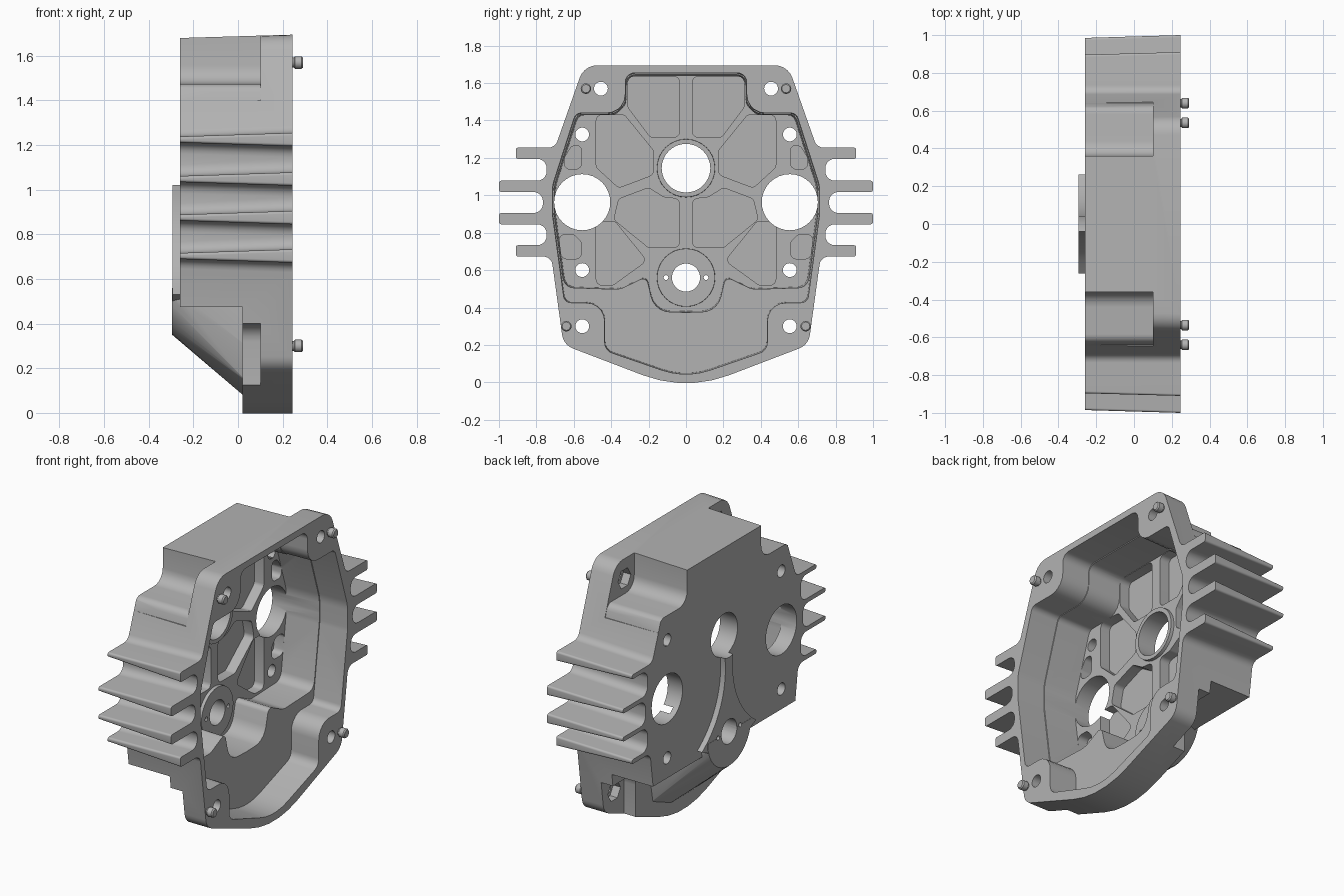
import bpy, bmesh, math
from mathutils import Vector

cube = bpy.data.objects.get("Cube")
if cube:
    bpy.data.objects.remove(cube, do_unlink=True)

metal = bpy.data.materials.new("cast_grey")
metal.use_nodes = True
GREY = (0.45, 0.45, 0.45, 1)
metal.diffuse_color = GREY
metal.node_tree.nodes["Principled BSDF"].inputs["Base Color"].default_value = GREY

FRONT, BACK = 0.245, -0.26
CENTRE = Vector((0, 0.96))


def rounded(points, steps=5):
    """Round each corner (y, z, radius) of a closed outline."""
    out, n = [], len(points)
    for i, (y, z, r) in enumerate(points):
        p = Vector((y, z))
        to_prev = Vector(points[i - 1][:2]) - p
        to_next = Vector(points[(i + 1) % n][:2]) - p
        a, b = to_prev.normalized(), to_next.normalized()
        half = a.angle(b) / 2
        if r == 0 or half > 1.56:
            out.append(p)
            continue
        t = min(r / math.tan(half), 0.48 * min(to_prev.length, to_next.length))
        r = t * math.tan(half)
        c = p + (a + b).normalized() * r / math.sin(half)
        u, v = p + a * t - c, p + b * t - c
        start = math.atan2(u.y, u.x)
        sweep = (math.atan2(v.y, v.x) - start + math.pi) % math.tau - math.pi
        for k in range(steps + 1):
            g = start + sweep * k / steps
            out.append(c + r * Vector((math.cos(g), math.sin(g))))
    return out


def mirrored(half):
    """Close a half outline that runs from top to bottom on the +y side."""
    return half + [(-y, z, r) for y, z, r in reversed(half) if y > 0]


def scaled(points, s):
    return [CENTRE + (p - CENTRE) * s for p in points]


def circle(y, z, r, n=32):
    return [Vector((y + r * math.cos(math.tau * k / n), z + r * math.sin(math.tau * k / n)))
            for k in range(n)]


def add(name, bm):
    bmesh.ops.recalc_face_normals(bm, faces=bm.faces[:])
    mesh = bpy.data.meshes.new(name)
    bm.to_mesh(mesh)
    bm.free()
    mesh.materials.append(metal)
    ob = bpy.data.objects.new(name, mesh)
    bpy.context.collection.objects.link(ob)
    return ob


def loft(name, *sections):
    """Solid through matching outlines, each given as (x, points)."""
    bm = bmesh.new()
    rings = [[bm.verts.new((x, p.x, p.y)) for p in pts] for x, pts in sections]
    n = len(rings[0])
    bm.faces.new(rings[0])
    bm.faces.new(rings[-1])
    for lo, hi in zip(rings, rings[1:]):
        for k in range(n):
            bm.faces.new((lo[k], lo[(k + 1) % n], hi[(k + 1) % n], hi[k]))
    return add(name, bm)


helpers = []


def combine(operation, tool):
    mod = housing.modifiers.new(tool.name, "BOOLEAN")
    mod.operation, mod.solver, mod.object = operation, "EXACT", tool
    tool.hide_render = True
    helpers.append(tool)


def cut(pts, x0, x1, both=False):
    for side in ((1, -1) if both else (1,)):
        flip = [Vector((p.x * side, p.y)) for p in pts]
        combine("DIFFERENCE", loft("cutter", (x0, flip), (x1, flip)))


# Outer outline with cooling fins; fins are thinner towards the back
def outer(thick, s):
    half = [(0.545 * s, 1.695 - (1 - s), 0.1)]
    roots = [0.70, 0.745, 0.765, 0.745, 0.72]
    for i, (z, tip) in enumerate([(1.225, 0.91), (1.048, 1), (0.875, 1), (0.703, 0.91)]):
        up, low = z + thick / 2, z - thick / 2
        half += [(roots[i], up, 0.05), (tip * s, up, 0.012),
                 (tip * s, low, 0.012), (roots[i + 1], low, 0.05)]
    half += [(0.655, 0.20, 0.09), (0, -0.05, 0.65)]
    return rounded(mirrored(half))


housing = loft("gearbox_housing", (BACK, outer(0.027, 0.985)), (FRONT, outer(0.06, 1)))

# Corner notches behind the flange and the cut-back lower half
cut(rounded([(0.36, 1.9, 0), (0.36, 1.475, 0.08), (0.62, 1.475, 0.05),
             (0.64, 1.4, 0), (1.2, 1.4, 0), (1.2, 1.9, 0)]), -0.5, 0.10, True)
cut(rounded([(0.46, -0.3, 0), (0.46, 0.40, 0.08), (1.2, 0.40, 0), (1.2, -0.3, 0)]),
    -0.5, 0.10, True)
cut([Vector(p) for p in ((-1.2, -0.3), (1.2, -0.3), (1.2, 0.475), (-1.2, 0.475))], -0.5, 0.02)

# Sloping fairing under the lower bearing
bm = bmesh.new()
for k in range(17):
    g = math.pi * (1 + k / 16)
    bm.verts.new((-0.295, 0.21 * math.cos(g), 0.56 + 0.21 * math.sin(g)))
for y, z in ((0.33, 0.5), (0.33, 0.3), (0.3, 0.14), (0.12, 0.065)):
    bm.verts.new((0.04, y, z))
    bm.verts.new((0.04, -y, z))
bmesh.ops.convex_hull(bm, input=bm.verts[:])
combine("UNION", add("fairing", bm))

# Raised pad on the back, its sides concentric with the side bores
pad = []
for k in range(13):
    z = 1.03 - 0.5 * k / 12
    pad.append((0.555 - math.sqrt(0.52 ** 2 - (z - 0.96) ** 2), z, 0))
pad += [(0.2, 0.50, 0), (0.15, 0.42, 0), (0, 0.37, 0)]
pad_outline = rounded(mirrored(pad))
combine("UNION", loft("back_pad", (-0.293, pad_outline), (-0.20, pad_outline)))

# Hollow interior: full shallow cavity, then the deep upper part
upper = [(0.325, 1.655, 0.05), (0.325, 1.44, 0.1), (0.59, 1.44, 0.04),
         (0.715, 1.05, 0.2), (0.715, 0.9, 0.2)]
shallow = rounded(mirrored(upper + [(0.65, 0.425, 0.04), (0.435, 0.425, 0.1),
                                    (0.435, 0.17, 0.06), (0, 0.02, 0.4)]))
deep = rounded(mirrored(upper + [(0.66, 0.50, 0.06), (0.36, 0.49, 0.12), (0.215, 0.56, 0.03),
                                 (0.17, 0.37, 0.16), (0, 0.365, 0)]))
combine("DIFFERENCE", loft("cavity", (0.06, scaled(shallow, 0.993)), (0.35, scaled(shallow, 1.003))))
combine("DIFFERENCE", loft("deep_cavity", (-0.16, scaled(deep, 0.975)), (0.12, scaled(deep, 0.988))))

# Pockets between the inner ribs
pockets = [
    [(0.035, 1.635), (0.31, 1.635), (0.31, 1.47), (0.19, 1.31), (0.035, 1.31)],
    [(0.48, 1.43), (0.33, 1.43), (0.175, 1.24), (0.175, 1.11), (0.36, 1.04), (0.48, 1.15)],
    [(0.035, 0.98), (0.12, 0.99), (0.20, 1.04), (0.36, 0.98), (0.385, 0.87), (0.20, 0.72), (0.035, 0.72)],
    [(0.48, 0.86), (0.38, 0.86), (0.21, 0.65), (0.39, 0.52), (0.48, 0.52)],
    [(0.56, 1.265), (0.61, 1.265), (0.65, 1.2), (0.65, 1.14), (0.56, 1.14)],
    [(0.56, 0.66), (0.665, 0.66), (0.68, 0.79), (0.60, 0.79), (0.56, 0.75)]]
for pocket in pockets:
    cut(rounded([(y, z, 0.03) for y, z in pocket], 4), -0.225, -0.10, True)

# Raised bearing rims, then the bores and bolt holes
for z in (1.145, 0.56):
    combine("UNION", loft("bearing_rim", (-0.24, circle(0, z, 0.16)), (-0.14, circle(0, z, 0.155))))
cut(circle(0, 1.145, 0.13), -0.5, 0.1)
cut(circle(0, 0.56, 0.075), -0.5, 0.1)
cut(circle(0.555, 0.963, 0.15), -0.5, 0.1, True)
cut(circle(0.107, 0.56, 0.013, 12), -0.5, 0.1, True)
for z in (1.325, 0.60):
    cut(circle(0.555, z, 0.037, 20), -0.5, 0.1, True)
for y, z in ((0.455, 1.57), (0.555, 0.30)):
    cut(circle(y, z, 0.037, 20), 0.0, 0.5, True)
    cut(circle(y, z, 0.062, 6), 0.0, 0.15, True)

# Bake the solid and discard the helpers
graph = bpy.context.evaluated_depsgraph_get()
baked = bpy.data.meshes.new_from_object(housing.evaluated_get(graph))
housing.modifiers.clear()
housing.data = baked
for tool in helpers:
    bpy.data.objects.remove(tool, do_unlink=True)

# Locating pins on the flange
parts = [housing]
for y, z in ((0.535, 1.57), (0.64, 0.30)):
    for side, label in ((1, "back"), (-1, "front")):
        parts.append(loft("locating_pin_" + label, *[(x, circle(y * side, z, r, 20)) for x, r in
                          ((0.15, 0.022), (0.25, 0.022), (0.255, 0.028), (0.285, 0.028), (0.292, 0.022))]))

bpy.ops.object.select_all(action="DESELECT")
for ob in parts:
    ob.select_set(True)
bpy.context.view_layer.objects.active = housing
bpy.ops.object.shade_smooth_by_angle(angle=math.radians(30))
